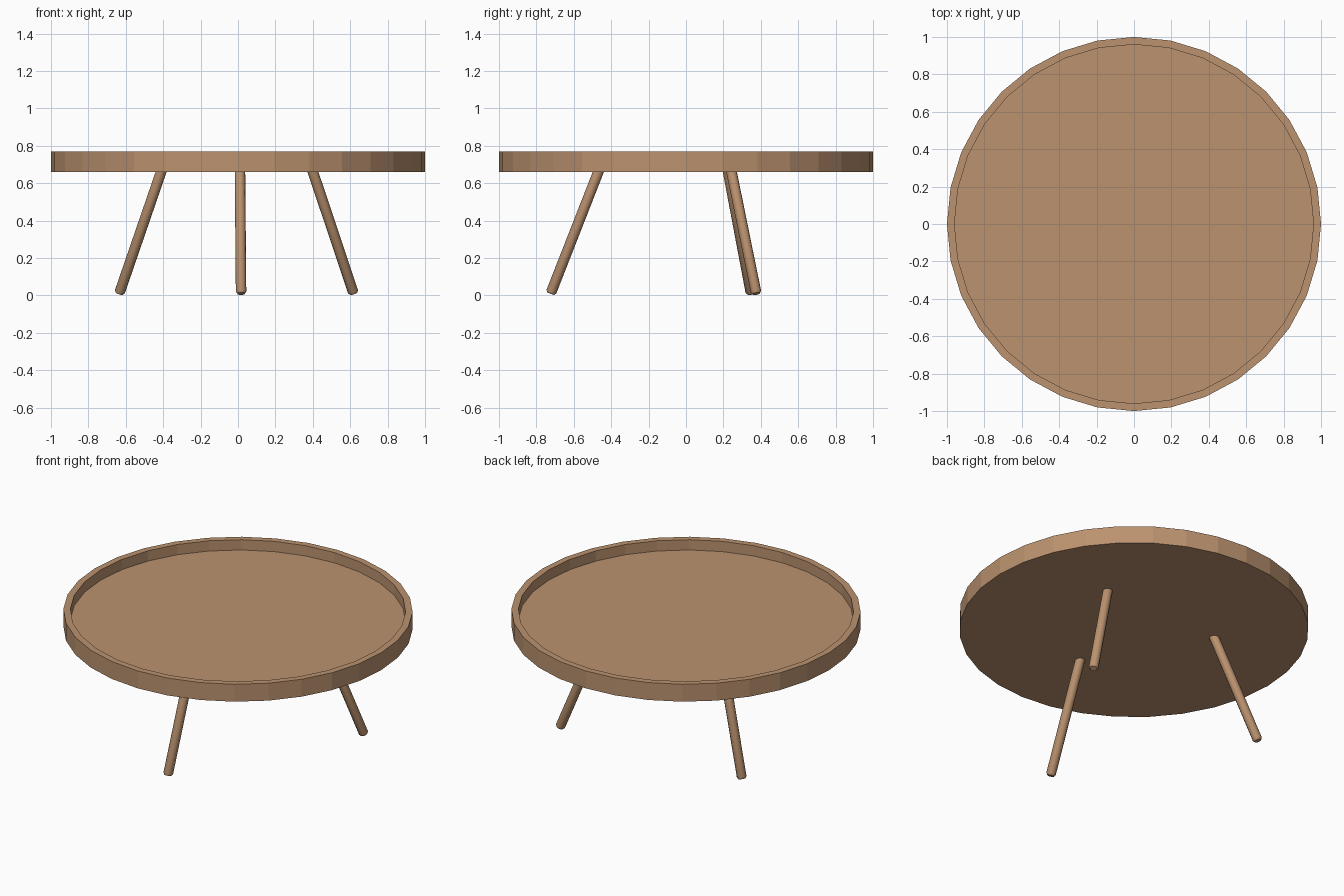
import bpy, bmesh, math
from mathutils import Vector

if "Cube" in bpy.data.objects:
    bpy.data.objects.remove(bpy.data.objects["Cube"])

wood = bpy.data.materials.new("wood")
wood.diffuse_color = (0.50, 0.29, 0.16, 1)
wood.use_nodes = True
wood.node_tree.nodes["Principled BSDF"].inputs["Base Color"].default_value = wood.diffuse_color


def lathe(name, profile, sides):
    """Revolve (radius, z) points around z; radius 0 closes to a pole."""
    bm = bmesh.new()
    verts = [bm.verts.new((r, 0, z)) for r, z in profile]
    rings = []
    for r, z in profile:
        rings.append([bm.verts.new((r * math.cos(2 * math.pi * i / sides),
                                    r * math.sin(2 * math.pi * i / sides), z))
                      for i in range(sides)])
    bmesh.ops.delete(bm, geom=verts, context='VERTS')
    for a, b in zip(rings, rings[1:]):
        for i in range(sides):
            j = (i + 1) % sides
            bm.faces.new((a[i], a[j], b[j], b[i]))
    bm.faces.new(rings[0][::-1])
    bm.faces.new(rings[-1])
    bmesh.ops.recalc_face_normals(bm, faces=bm.faces[:])
    mesh = bpy.data.meshes.new(name)
    bm.to_mesh(mesh)
    bm.free()
    mesh.materials.append(wood)
    ob = bpy.data.objects.new(name, mesh)
    bpy.context.collection.objects.link(ob)
    return ob


# Round tray top with a raised rim
lathe("tray_top", [(1, 0.66), (1, 0.77), (0.96, 0.77), (0.96, 0.705)], 32)

# Three splayed round legs with chamfered feet
R = 0.028
for name, deg in (("front_leg", -88.7), ("back_right_leg", 31.3), ("back_left_leg", 151.3)):
    d = Vector((math.cos(math.radians(deg)), math.sin(math.radians(deg)), 0))
    foot = d * 0.724 + Vector((0, 0, 0.009))
    head = d * 0.463 + Vector((0, 0, 0.675))
    axis = head - foot
    leg = lathe(name, [(R * 0.72, 0), (R, 0.012), (R, axis.length)], 12)
    leg.location = foot
    leg.rotation_euler = axis.to_track_quat('Z', 'Y').to_euler()
    bpy.ops.object.select_all(action='DESELECT')
    leg.select_set(True)
    bpy.context.view_layer.objects.active = leg
    bpy.ops.object.shade_smooth_by_angle(angle=math.radians(35))
